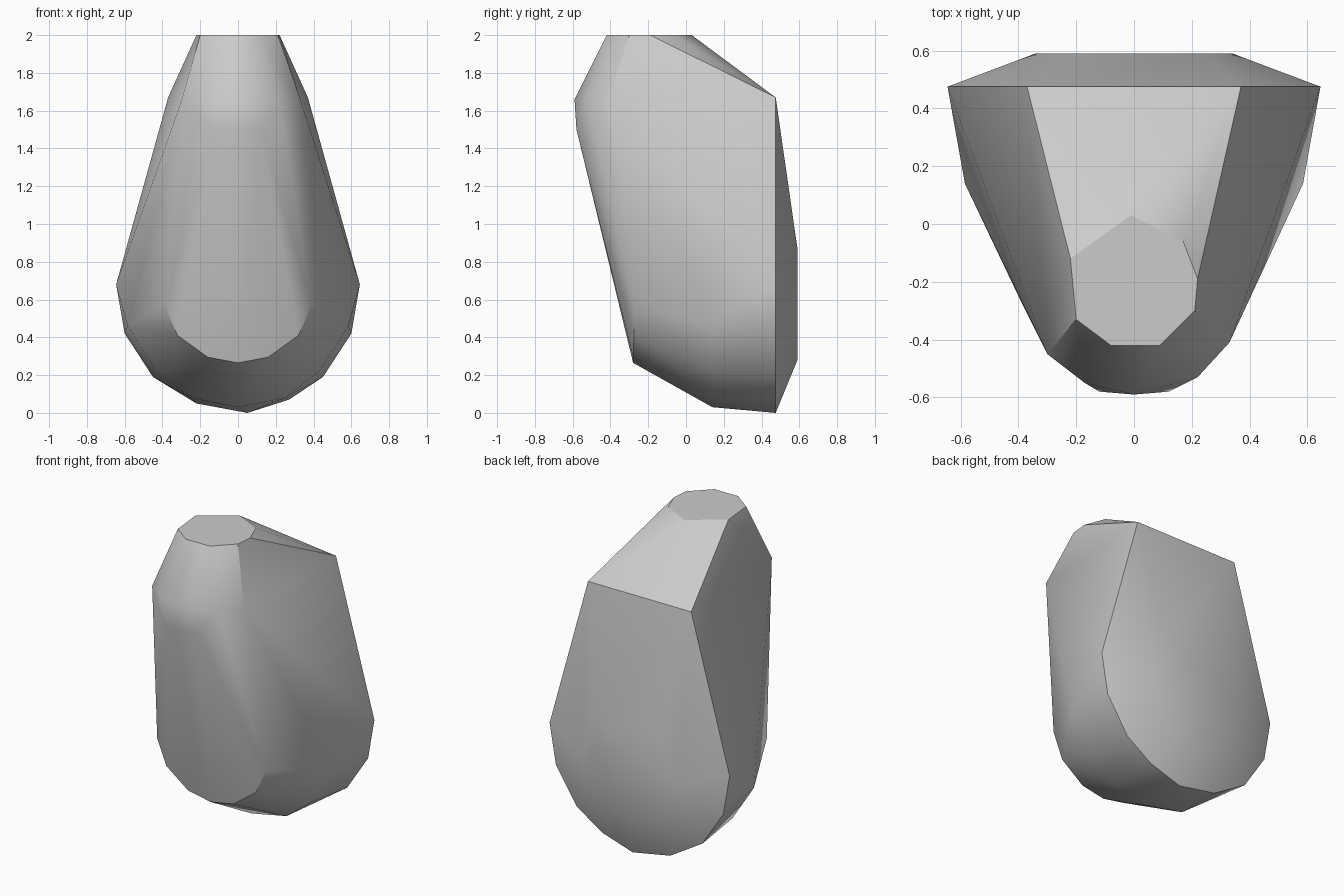
import bpy, bmesh, math

cube = bpy.data.objects.get("Cube")
if cube:
    bpy.data.objects.remove(cube, do_unlink=True)

# Stone material
stone = bpy.data.materials.new("stone grey")
stone.use_nodes = True
colour = (0.6, 0.6, 0.6, 1)
stone.diffuse_color = colour
stone.node_tree.nodes["Principled BSDF"].inputs["Base Color"].default_value = colour


def mirrored(points):
    return points + [(-x, y, z) for x, y, z in points if x]


# Flat cut crown
crown = [(-.22, -.12), (-.2, -.33), (-.08, -.42), (.09, -.42),
         (.21, -.3), (.22, -.19), (.17, -.06), (-.01, .03)]
corners = [(x, y, 2) for x, y in crown]

# Brow below the crown
corners += [(-.3, -.45, 1.65), (-.17, -.55, 1.65), (0, -.59, 1.66),
            (.22, -.53, 1.65), (.33, -.41, 1.66)]
corners += mirrored([(.12, -.58, 1.5)])

# Rounded foot of the front face
corners += mirrored([(.39, -.27, .57), (.32, -.275, .41), (.16, -.28, .295), (0, -.28, .265)])

# Underside ring
corners += mirrored([(.585, .14, .46), (.43, .14, .22), (.25, .14, .08), (0, .14, .03)])

# Rim of the back face
corners += mirrored([(.37, .475, 1.67), (.645, .475, .68), (.6, .475, .42), (.45, .475, .19)])
corners += [(-.22, .475, .05), (.05, .475, 0), (.27, .475, .07)]

# Gentle bulge of the back
corners += mirrored([(.25, .59, .87), (.34, .59, .6), (.28, .59, .42), (.1, .59, .28)])

# Wrap the corners into one solid
bm = bmesh.new()
for corner in corners:
    bm.verts.new(corner)
bmesh.ops.convex_hull(bm, input=bm.verts[:])
bmesh.ops.delete(bm, geom=[v for v in bm.verts if not v.link_faces], context="VERTS")
bmesh.ops.dissolve_limit(bm, angle_limit=math.radians(1), verts=bm.verts[:], edges=bm.edges[:])
bmesh.ops.recalc_face_normals(bm, faces=bm.faces[:])
mesh = bpy.data.meshes.new("boulder")
bm.to_mesh(mesh)
bm.free()
mesh.materials.append(stone)

boulder = bpy.data.objects.new("boulder", mesh)
bpy.context.collection.objects.link(boulder)
bpy.context.view_layer.objects.active = boulder
boulder.select_set(True)
bpy.ops.object.shade_smooth_by_angle(angle=math.radians(30))
